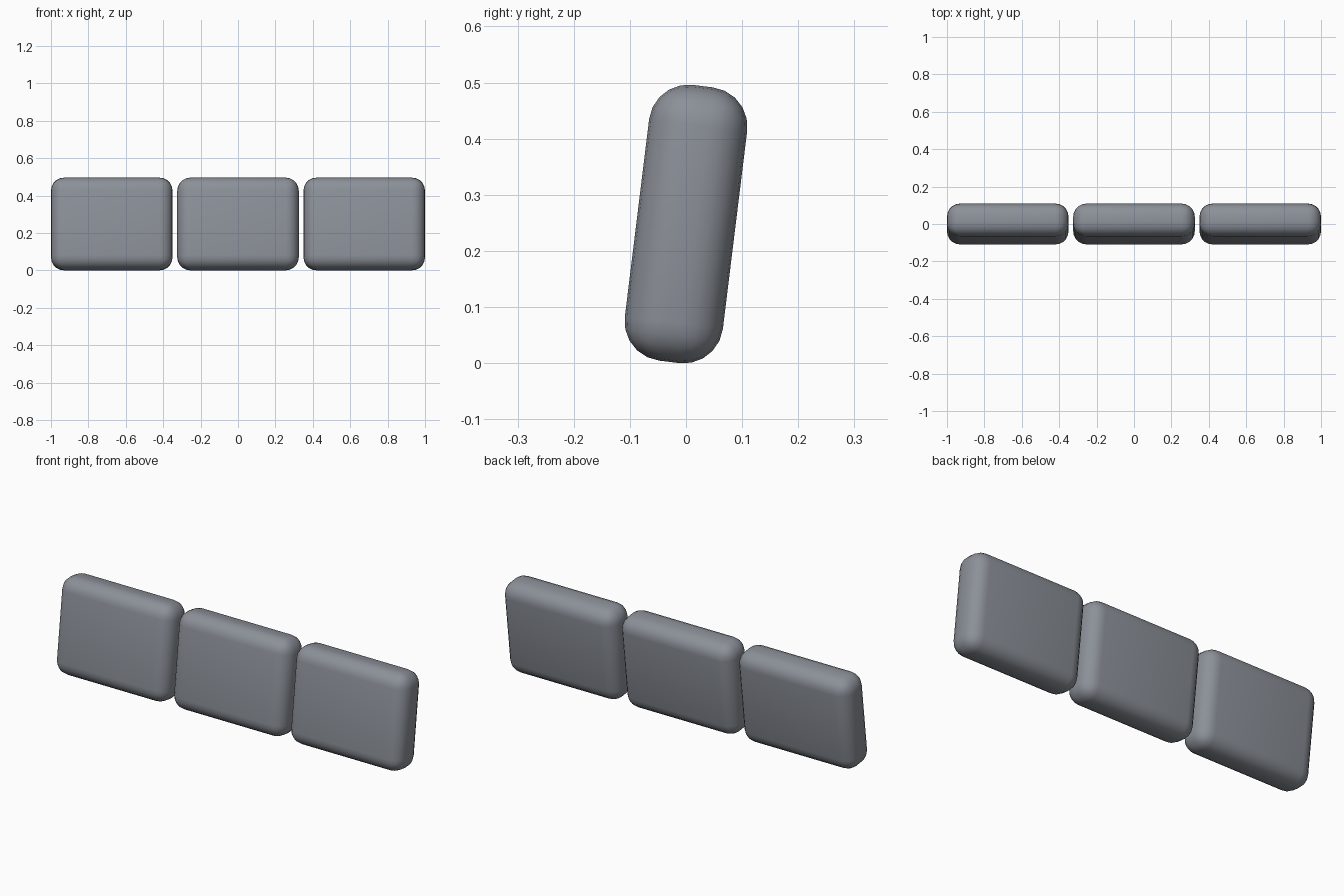
import bpy
from math import radians

cube = bpy.data.objects.get("Cube")
if cube:
    bpy.data.objects.remove(cube, do_unlink=True)

# Grey upholstery
COLOUR = (0.26, 0.28, 0.315, 1)
fabric = bpy.data.materials.new("grey_fabric")
fabric.use_nodes = True
fabric.diffuse_color = COLOUR
fabric.node_tree.nodes["Principled BSDF"].inputs["Base Color"].default_value = COLOUR

WIDTH, DEPTH, HEIGHT = 0.65, 0.176, 0.495
SPACING = 0.675


def back_cushion(name, x):
    """Rounded block leaning backwards."""
    bpy.ops.mesh.primitive_cube_add(size=1, location=(x, 0, 0.248))
    cushion = bpy.context.object
    cushion.name = name
    cushion.scale = (WIDTH, DEPTH, HEIGHT)
    bpy.ops.object.transform_apply(location=False, rotation=False, scale=True)
    cushion.rotation_euler.x = radians(-7)
    cushion.data.materials.append(fabric)
    bevel = cushion.modifiers.new("rounded_edges", 'BEVEL')
    bevel.width = 0.07
    bevel.segments = 5
    bpy.ops.object.modifier_apply(modifier=bevel.name)
    bpy.ops.object.shade_smooth()


# Row of three cushions
for side, name in ((-1, "right_cushion"), (0, "middle_cushion"), (1, "left_cushion")):
    back_cushion(name, side * SPACING)
